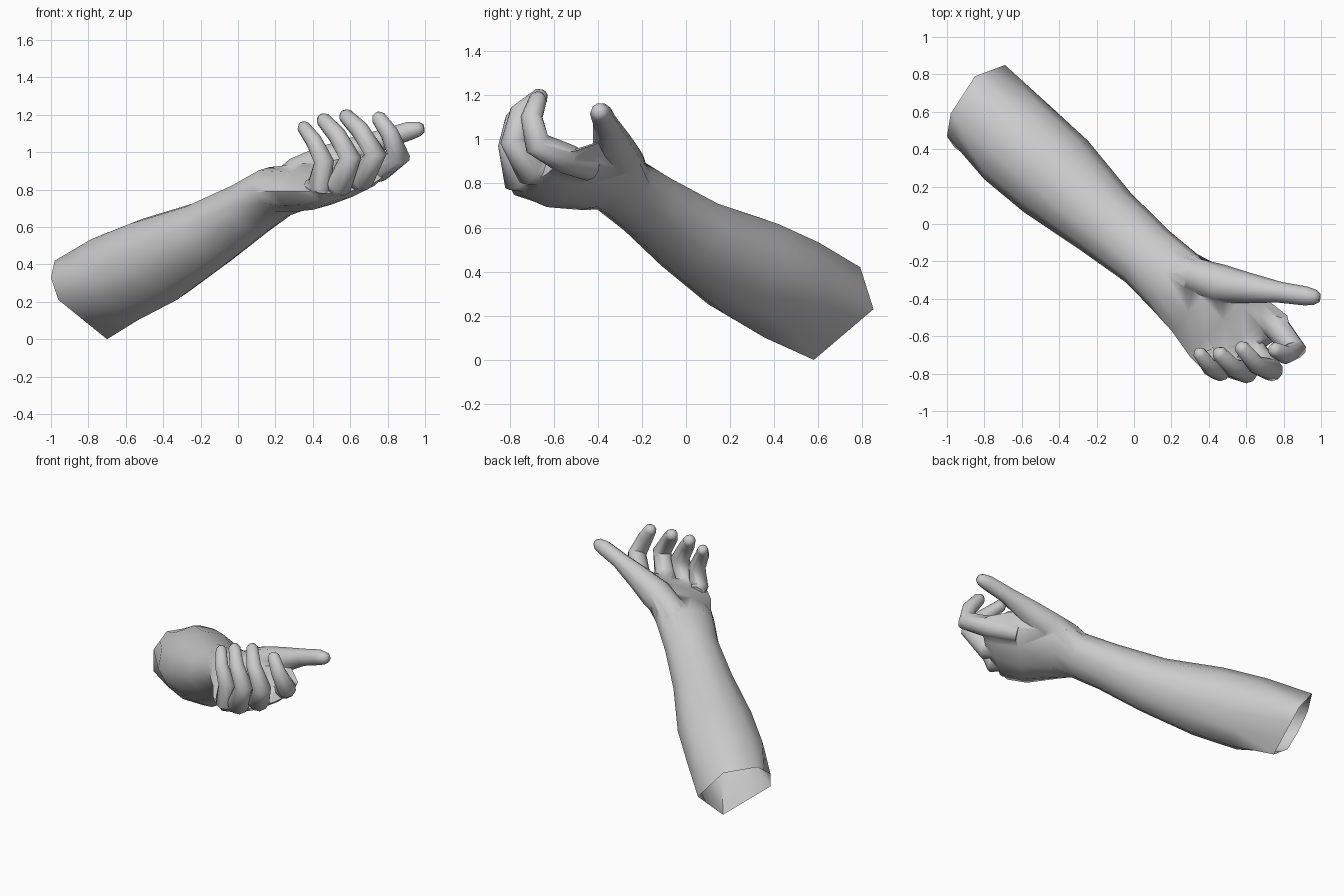
import bpy, bmesh, math
from mathutils import Vector as V

if "Cube" in bpy.data.objects:
    bpy.data.objects.remove(bpy.data.objects["Cube"])


def loft(name, rings):
    """Skin a list of equal-length point rings into one closed object."""
    bm = bmesh.new()
    loops = [[bm.verts.new(p) for p in r] for r in rings]
    n = len(rings[0])
    for a, b in zip(loops, loops[1:]):
        for i in range(n):
            j = (i + 1) % n
            bm.faces.new((a[i], a[j], b[j], b[i]))
    bm.faces.new(loops[0][::-1])
    bm.faces.new(loops[-1])
    bmesh.ops.recalc_face_normals(bm, faces=bm.faces)
    me = bpy.data.meshes.new(name)
    bm.to_mesh(me)
    bm.free()
    ob = bpy.data.objects.new(name, me)
    bpy.context.collection.objects.link(ob)
    return ob


def oval(left, right, top, bottom, low=1.0, n=12):
    """Cross-section through four extreme points; low < 1 narrows the underside."""
    left, right, top, bottom = V(left), V(right), V(top), V(bottom)
    c = (left + right) / 2
    ring = []
    for i in range(n):
        co, si = math.cos(2 * math.pi * i / n), math.sin(2 * math.pi * i / n)
        k = low if si < -0.01 and abs(co) > 0.01 else 1.0
        ring.append(c + ((right - c) * co + ((top - c) if si > 0 else (bottom - c)) * abs(si)) * k)
    return ring


def arm(a, t, z):
    """Forearm frame (along, across, height) to world."""
    return V((0.746 * a + 0.666 * t, -0.666 * a + 0.746 * t, z))


def arm_section(top_a, top_z, bot_a, bot_z, t0, t1):
    ma, mz, mt = (top_a + bot_a) / 2, (top_z + bot_z) / 2, (t0 + t1) / 2
    return oval(arm(ma, t0, mz), arm(ma, t1, mz), arm(top_a, mt, top_z), arm(bot_a, mt, bot_z), 0.93)


def digit(name, path, radii, ref, n=10):
    """Jointed tube with a rounded tip."""
    pts = [V(p) for p in path]
    tip_dir = (pts[-1] - pts[-2]).normalized()
    pts.append(pts[-1] + tip_dir * radii[-1] * 0.6)
    radii = list(radii) + [radii[-1] * 0.55]
    rings = []
    for i, (p, r) in enumerate(zip(pts, radii)):
        d = (pts[min(i + 1, len(pts) - 1)] - pts[max(i - 1, 0)]).normalized()
        u = d.cross(V(ref)).normalized()
        w = u.cross(d)
        rings.append([p + (u * math.cos(k * 2 * math.pi / n) + w * math.sin(k * 2 * math.pi / n)) * r
                      for k in range(n)])
    return loft(name, rings)


# Six-sided elbow opening, filled up to twelve points with midpoints
D, C, B = V((-0.69, 0.85, 0.23)), V((-0.85, 0.79, 0.42)), V((-0.98, 0.59, 0.42))
A, F, E = V((-1.0, 0.47, 0.33)), V((-0.96, 0.41, 0.21)), V((-0.70, 0.58, 0.0))
elbow = [D, D.lerp(C, 0.5), C, C.lerp(B, 0.5), B, B.lerp(A, 0.5), A, F, F.lerp(E, 0.5), E,
         E.lerp(D, 0.33), E.lerp(D, 0.67)]

# Forearm, wrist and palm in one skin
sections = [elbow] + [arm_section(*s) for s in (
    (-0.87, 0.565, -0.64, 0.10, -0.355, 0.172),
    (-0.60, 0.645, -0.36, 0.21, -0.345, 0.168),
    (-0.22, 0.73, -0.02, 0.395, -0.295, 0.112),
    (0.10, 0.84, 0.25, 0.56, -0.262, 0.098),
    (0.30, 0.92, 0.42, 0.655, -0.275, 0.105))]
sections += [
    oval((0.20, -0.57, 0.79), (0.47, -0.23, 0.94), (0.36, -0.39, 0.94), (0.37, -0.40, 0.695)),
    oval((0.30, -0.71, 0.79), (0.68, -0.38, 0.99), (0.48, -0.52, 0.92), (0.50, -0.55, 0.72)),
    oval((0.38, -0.79, 0.79), (0.82, -0.49, 0.95), (0.58, -0.63, 0.90), (0.62, -0.66, 0.765)),
    oval((0.42, -0.80, 0.81), (0.83, -0.54, 0.94), (0.60, -0.68, 0.88), (0.64, -0.70, 0.80))]
hand = loft("arm_and_hand", sections)

# Curled fingers: base, knuckle, middle joint, upper joint, tip
fingers = {
    "little_finger": [(0.40, -0.68, 0.81), (0.435, -0.765, 0.82), (0.46, -0.785, 0.95),
                      (0.405, -0.765, 1.06), (0.35, -0.69, 1.135)],
    "ring_finger": [(0.48, -0.64, 0.81), (0.54, -0.765, 0.825), (0.60, -0.79, 0.97),
                    (0.53, -0.77, 1.09), (0.455, -0.69, 1.175)],
    "middle_finger": [(0.57, -0.56, 0.84), (0.66, -0.71, 0.86), (0.735, -0.78, 0.99),
                      (0.65, -0.75, 1.12), (0.575, -0.66, 1.195)],
    "index_finger": [(0.62, -0.44, 0.87), (0.76, -0.55, 0.915), (0.86, -0.675, 0.98),
                     (0.81, -0.70, 1.10), (0.75, -0.67, 1.185)]}
parts = []
for name, path in fingers.items():
    k = 0.9 if name == "little_finger" else 1.0
    parts.append(digit(name, path, [r * k for r in (0.06, 0.072, 0.062, 0.050, 0.040)], (0.8, 0.6, 0.1)))

# Extended thumb with its fleshy base
parts.append(digit("thumb", [(0.10, -0.17, 0.77), (0.32, -0.275, 0.88), (0.46, -0.32, 0.93),
                             (0.60, -0.34, 0.995), (0.78, -0.365, 1.07), (0.92, -0.385, 1.115),
                             (0.97, -0.392, 1.125)],
                   [0.03, 0.095, 0.105, 0.083, 0.056, 0.051, 0.040], (0, 0, 1)))

# Weld the digits into the hand so nothing is left inside
for p in parts:
    mod = hand.modifiers.new(p.name, 'BOOLEAN')
    mod.operation, mod.solver, mod.object = 'UNION', 'EXACT', p
welded = bpy.data.meshes.new_from_object(hand.evaluated_get(bpy.context.evaluated_depsgraph_get()))
hand.modifiers.clear()
hand.data = welded
for p in parts:
    bpy.data.objects.remove(p)

# Open the elbow end and soften the joins at the digit roots
bm = bmesh.new()
bm.from_mesh(hand.data)
on_rim = {v for v in bm.verts if any((v.co - q).length < 1e-4 for q in elbow)}
bmesh.ops.delete(bm, geom=[f for f in bm.faces if all(v in on_rim for v in f.verts)], context='FACES')
bm.to_mesh(hand.data)
bm.free()
bpy.context.view_layer.objects.active = hand
hand.select_set(True)
bpy.ops.object.shade_smooth_by_angle(angle=math.radians(60))
